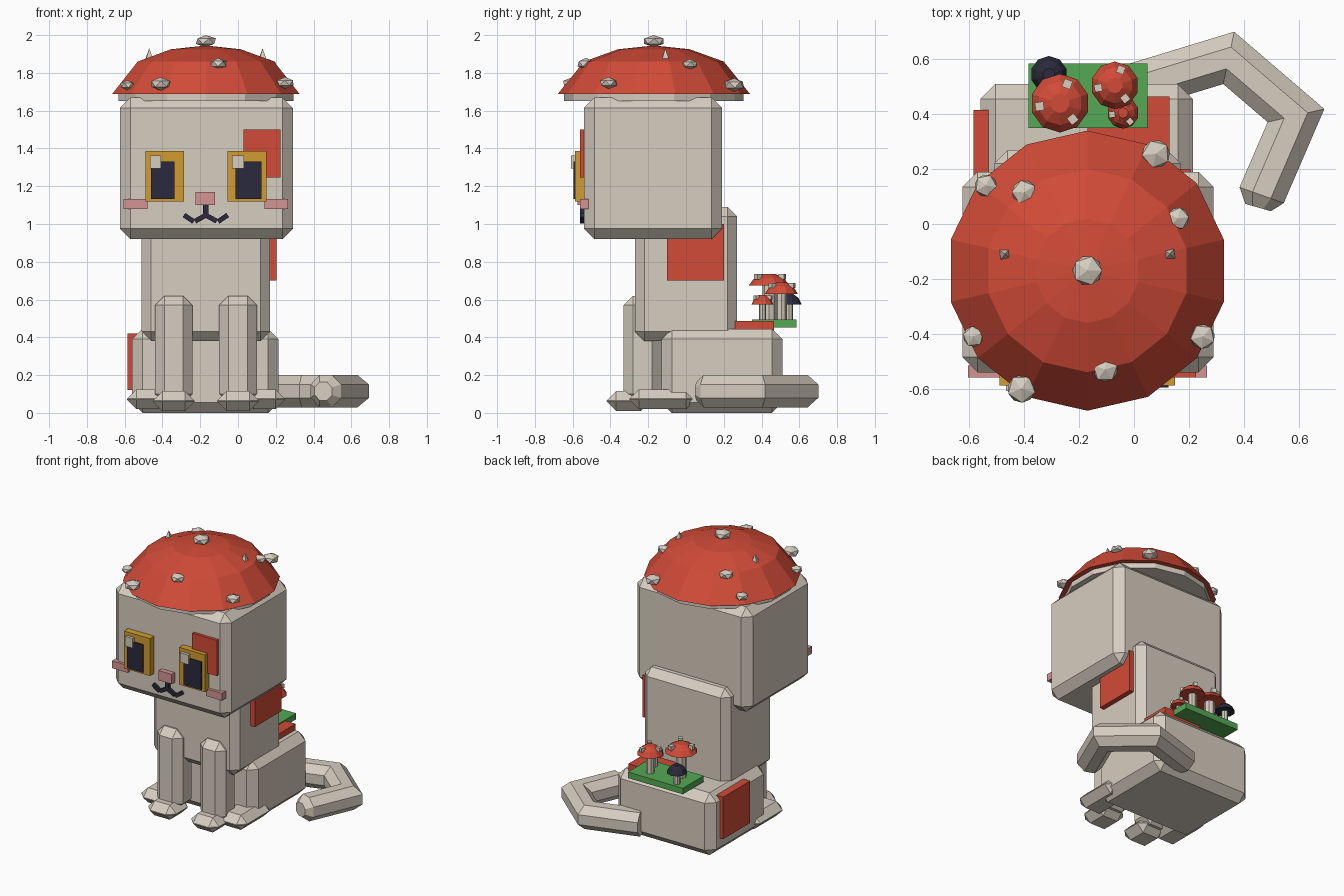
import bpy, bmesh, math
from mathutils import Vector

if "Cube" in bpy.data.objects:
    bpy.data.objects.remove(bpy.data.objects["Cube"])


def material(name, rgb):
    m = bpy.data.materials.new(name)
    m.diffuse_color = (*[(c / 255) ** 2.2 for c in rgb], 1)
    m.use_nodes = True
    m.node_tree.nodes["Principled BSDF"].inputs["Base Color"].default_value = m.diffuse_color
    return m


CREAM = material("cream", (213, 204, 190))
RED = material("red", (208, 76, 58))
GREEN = material("green", (84, 168, 84))
GOLD = material("gold", (208, 155, 52))
DARK = material("dark", (46, 46, 64))
PINK = material("pink", (212, 146, 146))


def finish(name, bm, mat):
    bmesh.ops.recalc_face_normals(bm, faces=bm.faces)
    mesh = bpy.data.meshes.new(name)
    bm.to_mesh(mesh)
    bm.free()
    mesh.materials.append(mat)
    obj = bpy.data.objects.new(name, mesh)
    bpy.context.collection.objects.link(obj)
    return obj


def box(name, x, y, z, mat, bevel=0.0, tilt=0.0):
    """Box from ranges, optionally chamfered and tilted about y."""
    bm = bmesh.new()
    bmesh.ops.create_cube(bm, size=1)
    size = [r[1] - r[0] for r in (x, y, z)]
    bmesh.ops.scale(bm, vec=size, verts=bm.verts)
    if bevel:
        bmesh.ops.bevel(bm, geom=bm.edges[:], offset=bevel, segments=1,
                        profile=0.5, affect='EDGES')
    obj = finish(name, bm, mat)
    obj.location = [(r[0] + r[1]) / 2 for r in (x, y, z)]
    obj.rotation_euler.y = tilt
    return obj


def lathe(name, cx, cy, profile, sides, mat, start=math.pi / 2):
    """Closed solid of revolution from (radius, z) pairs."""
    bm = bmesh.new()
    rings = []
    for r, z in profile:
        if r == 0:
            rings.append([bm.verts.new((cx, cy, z))])
        else:
            rings.append([bm.verts.new((cx + r * math.cos(start + math.tau * i / sides),
                                        cy + r * math.sin(start + math.tau * i / sides), z))
                          for i in range(sides)])
    for a, b in zip(rings, rings[1:]):
        for i in range(sides):
            j = (i + 1) % sides
            bm.faces.new((a[i], a[j], b[0]) if len(b) == 1 else (a[i], a[j], b[j], b[i]))
    for ring in (rings[0], rings[-1]):
        if len(ring) > 1:
            bm.faces.new(ring)
    return finish(name, bm, mat)


# Head, torso and hindquarters
box("head", (-.625, .29), (-.54, .19), (.92, 1.67), CREAM, .055)
box("torso", (-.51, .17), (-.27, .27), (.38, 1.09), CREAM, .05)
box("hindquarters", (-.56, .215), (-.13, .51), (0, .445), CREAM, .055)

# Legs and paws
CX = -.17
for side, s in (("left", -1), ("right", 1)):
    x = CX + s * .17
    box(side + "_front_leg", (x - .1, x + .1), (-.33, -.13), (.05, .62), CREAM, .05)
    box(side + "_front_paw", (x - .11, x + .11), (-.42, -.19), (.01, .115), CREAM, .05)
    x = CX + s * .31
    box(side + "_hind_paw", (x - .108, x + .108), (-.30, .05), (.02, .125), CREAM, .05)

# Fur patches
box("face_patch", (.03, .225), (-.56, -.5), (1.245, 1.5), RED)
box("torso_patch", (.14, .205), (-.1, .2), (.7, 1.0), RED)
box("hip_patch", (-.585, -.53), (.11, .415), (.12, .42), RED)
box("back_patch", (-.17, .13), (.17, .465), (.42, .487), RED)

# Eyes
for side, gold, pupil, glint in (("left", (-.49, -.285), (-.46, -.335), (-.467, -.408)),
                                 ("right", (-.055, .15), (-.012, .125), (-.033, .033))):
    box(side + "_iris", gold, (-.588, -.53), (1.12, 1.387), GOLD)
    box(side + "_pupil", pupil, (-.596, -.57), (1.132, 1.332), DARK)
    box(side + "_glint", glint, (-.608, -.57), (1.293, 1.362), CREAM)

# Nose, cheeks and mouth
box("nose", (-.225, -.122), (-.575, -.52), (1.1, 1.17), PINK)
box("left_cheek", (-.605, -.48), (-.56, -.515), (1.08, 1.132), PINK)
box("right_cheek", (.14, .265), (-.56, -.515), (1.08, 1.132), PINK)
box("mouth_stem", (CX - .014, CX + .014), (-.56, -.53), (1.04, 1.1), DARK)
for s in (-1, 1):
    for off, z, tilt in ((.03, 1.03, .5), (.09, 1.03, -.6)):
        x = CX + s * off
        box("mouth_line", (x - .031, x + .031), (-.56, -.53), (z - .013, z + .013),
            DARK, 0, s * tilt)

# Mushroom cap with pale gill rim
lathe("cap_rim", CX, CX, [(.475, 1.65), (.475, 1.70)], 14, CREAM)
lathe("mushroom_cap", CX, CX, [(.51, 1.687), (.37, 1.86), (.19, 1.925), (0, 1.945)], 14, RED)

# Raised spots on the cap
spots = [(-.17, -.17, 1.968, .06), (.08, .255, 1.737, .057), (.16, .02, 1.845, .045),
         (.25, -.41, 1.747, .05), (-.105, -.53, 1.848, .05), (-.41, -.6, 1.742, .057),
         (-.585, -.41, 1.735, .042), (-.54, .14, 1.74, .045), (-.4, .115, 1.85, .05)]
for i, (x, y, z, r) in enumerate(spots):
    bm = bmesh.new()
    bmesh.ops.create_icosphere(bm, subdivisions=1, radius=r)
    spot = finish("cap_spot", bm, CREAM)
    spot.location = (x, y, z)
    spot.scale.z = .62 if i else .53
    spot.rotation_euler.z = i * .7

# Small pointed ears
for x in (-.47, .13):
    lathe("ear", x, -.11, [(.037, 1.85), (0, 1.93)], 4, CREAM, .9)

# Tail: eight-sided tube mitred along a curled path
path = [Vector(p) for p in ((0, .50), (.345, .605), (.59, .395), (.465, .105), (.452, .06))]
radii = (.088, .088, .088, .088, .05)
bm = bmesh.new()
rings = []
for i, p in enumerate(path):
    d_in = (p - path[max(i - 1, 0)]).normalized() if i else (path[1] - p).normalized()
    d_out = (path[i + 1] - p).normalized() if i + 1 < len(path) else d_in
    t = (d_in + d_out).normalized()
    n = Vector((-t.y, t.x)) / max(t.dot(d_in), .5)
    ring = []
    for k in range(8):
        a = math.tau * (k + .5) / 8
        q = p + n * radii[i] * 1.05 * math.cos(a)
        ring.append(bm.verts.new((q.x, q.y, .115 + radii[i] * 1.05 * math.sin(a))))
    rings.append(ring)
for a, b in zip(rings, rings[1:]):
    for k in range(8):
        bm.faces.new((a[k], a[(k + 1) % 8], b[(k + 1) % 8], b[k]))
bm.faces.new(rings[0])
bm.faces.new(rings[-1])
finish("tail", bm, CREAM)

# Grass plate with little mushrooms
box("grass_plate", (-.385, .05), (.35, .585), (.452, .495), GREEN)
for x, y, r, z0, z1, mat in ((-.27, .44, .107, .675, .735, RED), (-.07, .505, .087, .63, .69, RED),
                             (-.04, .405, .058, .575, .625, RED), (-.31, .545, .067, .575, .63, DARK)):
    h = z1 - z0
    lathe("small_stem", x, y, [(r * .33, .48), (r * .33, z0 + h * .3)], 8, CREAM)
    lathe("small_cap", x, y, [(r, z0), (r * .75, z0 + h * .6), (r * .33, z1)], 10, mat)
    if mat == RED:
        for k in range(3):
            a = 1.2 + k * math.tau / 3
            px, py, s = x + r * .7 * math.cos(a), y + r * .7 * math.sin(a), r * .09 + .006
            wart = box("small_spot", (px - s, px + s), (py - s, py + s),
                       (z0 + h * .5, z0 + h * .5 + 2 * s), CREAM)
            wart.rotation_euler.z = a
